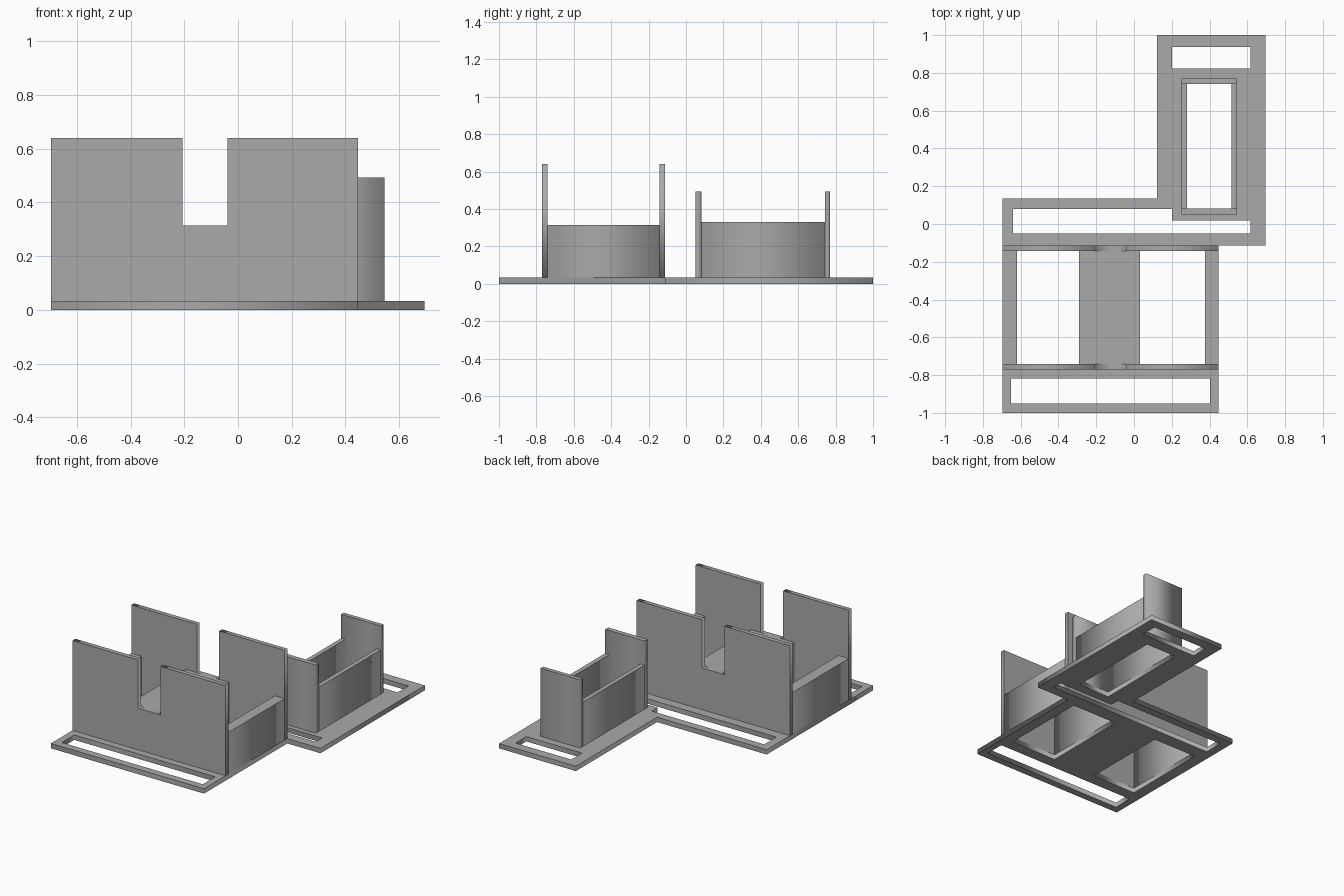
import bpy
from math import pi

cube = bpy.data.objects.get("Cube")
if cube:
    bpy.data.objects.remove(cube, do_unlink=True)

grey = bpy.data.materials.new("plain grey")
grey.use_nodes = True
colour = (0.4, 0.4, 0.4, 1)
grey.diffuse_color = colour
grey.node_tree.nodes["Principled BSDF"].inputs["Base Color"].default_value = colour


def rect(x0, x1, y0, y1):
    return [(x0, y0), (x1, y0), (x1, y1), (x0, y1)]


def slab(name, loops, thickness, location, upright=False):
    """Extrude an outline with holes; upright turns the outline into the xz plane."""
    curve = bpy.data.curves.new(name, "CURVE")
    curve.dimensions = "2D"
    curve.fill_mode = "BOTH"
    curve.extrude = thickness / 2
    for points in loops:
        spline = curve.splines.new("POLY")
        spline.points.add(len(points) - 1)
        for point, (x, y) in zip(spline.points, points):
            point.co = (x, y, 0, 1)
        spline.use_cyclic_u = True
    source = bpy.data.objects.new(name + "_outline", curve)
    bpy.context.collection.objects.link(source)
    bpy.context.view_layer.update()
    mesh = bpy.data.meshes.new_from_object(source)
    bpy.data.objects.remove(source, do_unlink=True)
    mesh.name = name
    mesh.materials.clear()
    mesh.materials.append(grey)
    obj = bpy.data.objects.new(name, mesh)
    obj.location = location
    if upright:
        obj.rotation_euler.x = pi / 2
    bpy.context.collection.objects.link(obj)
    return obj


def block(name, x0, x1, y0, y1, top):
    slab(name, [rect(x0, x1, y0, y1)], top - BASE, (0, 0, (top + BASE) / 2))


BASE = 0.033     # base plate thickness
WALL = 0.03      # end wall thickness
L, R = -0.697, 0.447
FRONT, BACK = -0.77, -0.113

# Base plate with handle slots and open pockets
outline = [(L, -1), (R, -1), (R, BACK), (0.695, BACK),
           (0.695, 1), (0.122, 1), (0.122, 0.134), (L, 0.134)]
middle_slot = [(-0.64, -0.05), (0.617, -0.05), (0.617, 0.018),
               (0.2, 0.018), (0.2, 0.08), (-0.64, 0.08)]
inner = (FRONT + WALL, BACK - WALL)
slab("base_plate", [
    outline, middle_slot,
    rect(-0.65, 0.403, -0.951, -0.818),
    rect(0.2, 0.617, 0.822, 0.937),
    rect(-0.62, -0.29, *inner),
    rect(0.032, 0.375, *inner),
    rect(0.281, 0.515, 0.082, 0.742),
], BASE, (0, 0, BASE / 2))

# Large double holder: notched end walls, low sides and solid divider
LOW, HIGH = 0.314, 0.64
notched = [(L, BASE), (R, BASE), (R, HIGH), (-0.04, HIGH),
           (-0.04, LOW), (-0.207, LOW), (-0.207, HIGH), (L, HIGH)]
for name, y in (("front", FRONT + WALL / 2), ("back", BACK - WALL / 2)):
    slab("large_%s_wall" % name, [notched], WALL, (0, y, 0), upright=True)
block("large_right_side", L, -0.62, *inner, LOW)
block("large_divider", -0.29, 0.032, *inner, LOW)
block("large_left_side", 0.375, R, *inner, LOW)

# Small holder: tall end walls and low sides
block("small_front_wall", 0.251, 0.546, 0.05, 0.082, 0.493)
block("small_back_wall", 0.251, 0.546, 0.742, 0.77, 0.493)
block("small_right_side", 0.251, 0.281, 0.082, 0.742, 0.331)
block("small_left_side", 0.515, 0.546, 0.082, 0.742, 0.331)
